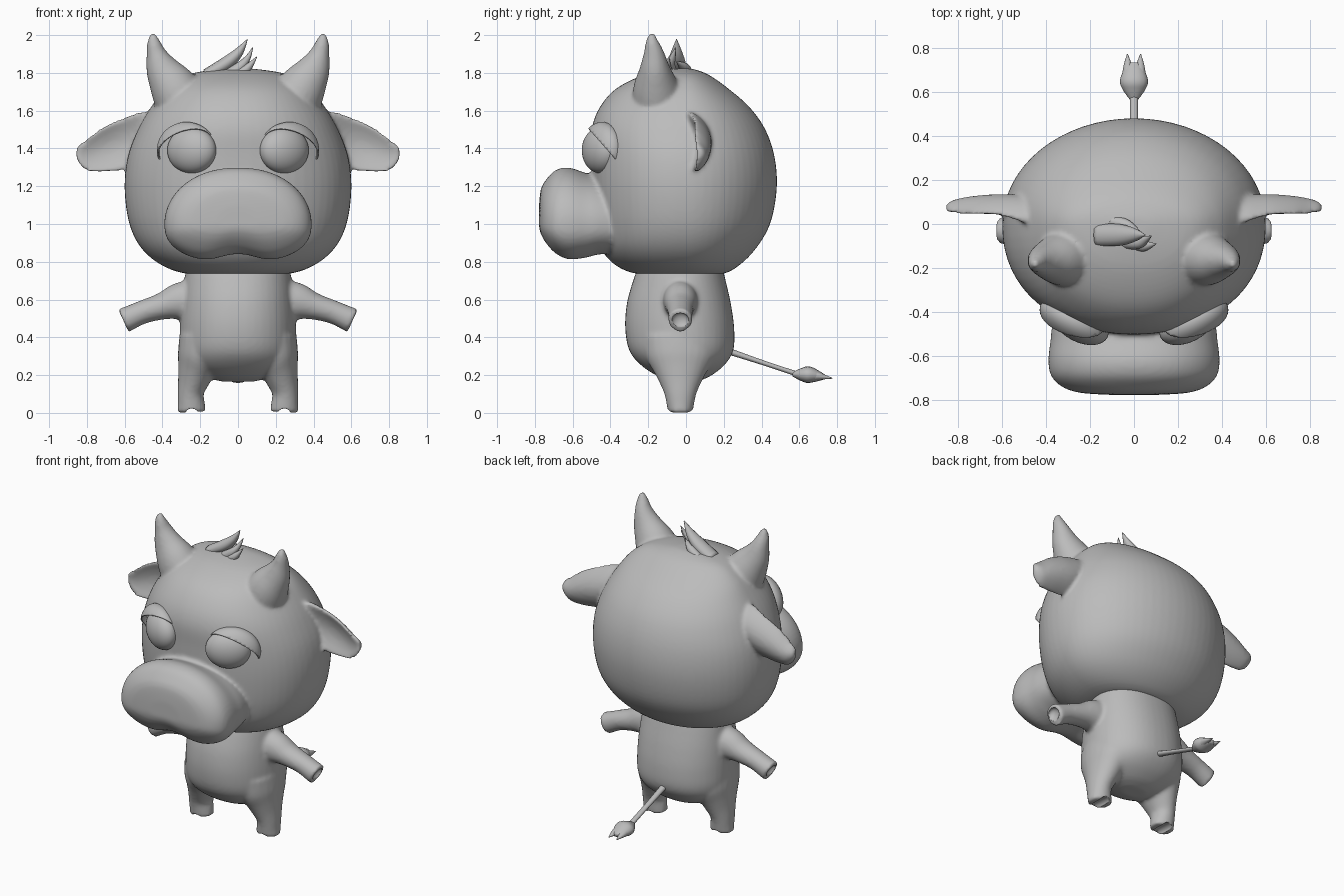
import bpy, bmesh, math
from mathutils import Vector, Matrix

if "Cube" in bpy.data.objects:
    bpy.data.objects.remove(bpy.data.objects["Cube"])

grey = bpy.data.materials.new("plain grey")
grey.diffuse_color = (0.5, 0.5, 0.5, 1)
grey.use_nodes = True
grey.node_tree.nodes["Principled BSDF"].inputs["Base Color"].default_value = grey.diffuse_color
TAU = 2 * math.pi


def spline(rows, n=5):
    """Catmull-Rom resampling of a table of section values."""
    out = []
    for i in range(len(rows) - 1):
        a, b = rows[max(i - 1, 0)], rows[i]
        c, d = rows[i + 1], rows[min(i + 2, len(rows) - 1)]
        for k in range(n):
            t = k / n
            out.append([0.5 * (2 * q + (r - p) * t + (2 * p - 5 * q + 4 * r - s) * t * t
                               + (3 * q - p - 3 * r + s) * t ** 3)
                        for p, q, r, s in zip(a, b, c, d)])
    return out + [list(rows[-1])]


def loft(bm, rings):
    """Skin closed rings of points and cap both ends."""
    vs = [[bm.verts.new(p) for p in ring] for ring in rings]
    n = len(vs[0])
    faces = [bm.faces.new((a[i], a[(i + 1) % n], b[(i + 1) % n], b[i]))
             for a, b in zip(vs, vs[1:]) for i in range(n)]
    faces += [bm.faces.new(vs[0][::-1]), bm.faces.new(vs[-1])]
    bmesh.ops.recalc_face_normals(bm, faces=faces)


def tube(bm, rows, ref=(0, 1, 0), side=1, n=24, steps=5):
    """Tapered tube; rows are x, y, z, radius along ref, radius across."""
    rows = spline(rows, steps)
    pts = [Vector(r[:3]) for r in rows]
    rings = []
    for i, r in enumerate(rows):
        t = (pts[min(i + 1, len(pts) - 1)] - pts[max(i - 1, 0)]).normalized()
        u = Vector(ref)
        u = (u - t * u.dot(t)).normalized()
        v = t.cross(u)
        ring = [pts[i] + u * max(r[3], .002) * math.cos(TAU * k / n)
                + v * max(r[4], .002) * math.sin(TAU * k / n) for k in range(n)]
        rings.append([(p.x * side, p.y, p.z) for p in ring])
    loft(bm, rings)


def power(v, e):
    return math.copysign(abs(v) ** e, v)


def finish(bm, name, voxel=0, rounds=5):
    me = bpy.data.meshes.new(name)
    bm.to_mesh(me)
    bm.free()
    me.materials.append(grey)
    me.shade_smooth()
    ob = bpy.data.objects.new(name, me)
    bpy.context.collection.objects.link(ob)
    if voxel:  # fuse overlapping volumes into one soft skin
        m = ob.modifiers.new("fuse", 'REMESH')
        m.mode, m.voxel_size, m.use_smooth_shade = 'VOXEL', voxel, True
        s = ob.modifiers.new("soften", 'SMOOTH')
        s.factor, s.iterations = 0.5, rounds
    return ob


# Head: sections of height, half width, front depth, back depth
bm = bmesh.new()
head = [(.73, .05, .05, .05), (.735, .26, .25, .19), (.78, .40, .37, .28), (.87, .51, .45, .37),
        (1.0, .575, .48, .445), (1.18, .60, .495, .48), (1.35, .585, .50, .47),
        (1.5, .53, .50, .42), (1.62, .46, .455, .335), (1.72, .38, .365, .22),
        (1.79, .27, .22, .12), (1.82, .10, .08, .04), (1.823, .01, .01, .01)]
rings = []
for z, w, f, b in spline(head):
    ring = []
    for k in range(64):
        c, s = math.cos(TAU * k / 64), math.sin(TAU * k / 64)
        e = 0.91 if s < 0 else 1
        ring.append((w * power(c, e), (f if s < 0 else b) * power(s, e), z))
    rings.append(ring)
loft(bm, rings)

# Muzzle: sections of y, half width, height above and below z = 1
muzzle = [(-.25, .32, .20, .17), (-.45, .37, .25, .18), (-.53, .38, .27, .20), (-.62, .39, .298, .21),
          (-.69, .378, .285, .175), (-.74, .33, .235, .115), (-.768, .25, .185, .06),
          (-.778, .12, .10, .02)]
rings = []
for y, w, up, down in spline(muzzle):
    ring = []
    for k in range(64):
        c, s = math.cos(TAU * k / 64), math.sin(TAU * k / 64)
        notch = down * .25 * math.exp(-(c / .3) ** 2) if s < 0 else 0
        ring.append((w * power(c, .92), y, 1 + (up * s if s > 0 else -down * abs(s) ** .8 + notch)))
    rings.append(ring)
loft(bm, rings)

for side in (1, -1):
    # Horns
    tube(bm, [(.28, -.15, 1.62, .14, .15), (.345, -.16, 1.73, .118, .125),
              (.40, -.165, 1.82, .082, .09), (.432, -.17, 1.90, .056, .055),
              (.447, -.18, 1.965, .034, .034), (.45, -.18, 2.008, .014, .014)], side=side)
    # Cupped ears: sections of x, y, z, half height, half thickness
    ear = [(.40, .05, 1.47, .11, .06), (.50, .07, 1.455, .14, .05), (.58, .09, 1.43, .142, .036),
           (.65, .095, 1.413, .133, .03), (.73, .09, 1.388, .115, .028), (.80, .08, 1.365, .085, .026),
           (.84, .07, 1.37, .052, .022), (.857, .065, 1.375, .02, .012)]
    rings = []
    for x, y, z, h, t in spline(ear):
        ring = []
        for k in range(32):
            c, s = math.cos(TAU * k / 32), math.sin(TAU * k / 32)
            ring.append((side * x, y + t * c - .45 * h * s * s + .01, z + h * s))
        rings.append(ring)
    loft(bm, rings)
finish(bm, "head", .012)

# Torso with legs and arms
bm = bmesh.new()
torso = [(.165, .08, .06, .05), (.19, .17, .14, .12), (.25, .27, .235, .20), (.33, .305, .30, .25),
         (.45, .308, .322, .255), (.58, .30, .313, .237), (.70, .285, .28, .21), (.78, .27, .25, .19)]
loft(bm, [[(w * power(math.cos(a), .9), (f if math.sin(a) < 0 else b) * math.sin(a), z)
           for a in (TAU * k / 48 for k in range(48))] for z, w, f, b in spline(torso)])
for side in (1, -1):
    tube(bm, [(.19, -.03, .40, .20, .12), (.205, -.03, .29, .18, .115), (.228, -.03, .20, .13, .092),
              (.25, -.03, .11, .088, .07), (.247, -.03, .04, .072, .073),
              (.245, -.03, .004, .066, .077)], side=side)
    tube(bm, [(.18, -.03, .60, .10, .12), (.31, -.03, .59, .09, .10), (.40, -.03, .565, .077, .072),
              (.50, -.03, .535, .066, .062), (.57, -.03, .505, .064, .064),
              (.607, -.03, .488, .064, .068)], side=side)
body = finish(bm, "body", .012)

# Hollows that shape the hooves and hand ends
for side in (1, -1):
    for name, loc, scale in (("hoof_hollow", (.245, -.03, 0), (.035, .12, .028)),
                             ("hand_hollow", (.613, -.03, .487), (.03, .045, .045))):
        bm = bmesh.new()
        bmesh.ops.create_uvsphere(bm, u_segments=24, v_segments=12, radius=1, matrix=Matrix.Translation(
            (loc[0] * side, loc[1], loc[2])) @ Matrix.Diagonal((*scale, 1)))
        cutter = finish(bm, name)
        cutter.hide_render = True
        cutter.hide_set(True)
        cut = body.modifiers.new(name, 'BOOLEAN')
        cut.operation, cut.object, cut.solver = 'DIFFERENCE', cutter, 'EXACT'

# Eyes and heavy eyelids
for side, label in ((1, "left"), (-1, "right")):
    turn = Matrix.Rotation(math.radians(28 * side), 4, 'Z')
    bm = bmesh.new()
    bmesh.ops.create_uvsphere(bm, u_segments=32, v_segments=20, radius=1,
                              matrix=Matrix.Translation((.245 * side, -.452, 1.39)) @ turn
                              @ Matrix.Diagonal((.14, .085, .122, 1)))
    finish(bm, label + "_eye")
    bm = bmesh.new()
    bmesh.ops.create_uvsphere(bm, u_segments=40, v_segments=24, radius=1,
                              matrix=Matrix.Translation((.272 * side, -.445, 1.39)) @ turn
                              @ Matrix.Diagonal((.172, .092, .15, 1)))
    bmesh.ops.bisect_plane(bm, geom=bm.verts[:] + bm.edges[:] + bm.faces[:], clear_inner=True,
                           plane_co=(.27 * side, -.51, 1.497), plane_no=(0, .75, .66))
    lid = finish(bm, label + "_eyelid")
    lid.modifiers.new("thickness", 'SOLIDIFY').thickness = .008

# Hair tuft
bm = bmesh.new()
for rows in ([(-.17, -.05, 1.79, .05, .03), (-.07, -.05, 1.845, .05, .036),
              (.0, -.05, 1.905, .032, .026), (.05, -.05, 1.978, .002, .002)],
             [(-.04, -.08, 1.79, .035, .035), (.02, -.085, 1.84, .028, .026),
              (.055, -.07, 1.885, .016, .014), (.078, -.055, 1.935, .002, .002)],
             [(.0, -.09, 1.79, .03, .03), (.05, -.1, 1.825, .024, .022), (.1, -.09, 1.885, .002, .002)],
             [(-.1, .01, 1.79, .03, .03), (-.03, -.01, 1.83, .028, .024), (.04, -.05, 1.86, .002, .002)]):
    tube(bm, rows, n=12)
finish(bm, "hair_tuft")

# Tail with a forked tuft
bm = bmesh.new()
tube(bm, [(0, .20, .335, .022, .018), (0, .40, .268, .018, .013), (0, .59, .205, .018, .013)],
     ref=(1, 0, 0), n=12)
tube(bm, [(0, .565, .205, .018, .012), (0, .61, .203, .05, .034), (0, .65, .202, .064, .044),
          (0, .70, .195, .048, .028), (0, .735, .19, .026, .012)], ref=(1, 0, 0), n=16)
for side in (1, -1):
    tube(bm, [(.025, .67, .198, .03, .03), (.028, .72, .192, .02, .016), (.03, .775, .183, .002, .002)],
         ref=(1, 0, 0), side=side, n=12)
finish(bm, "tail")
